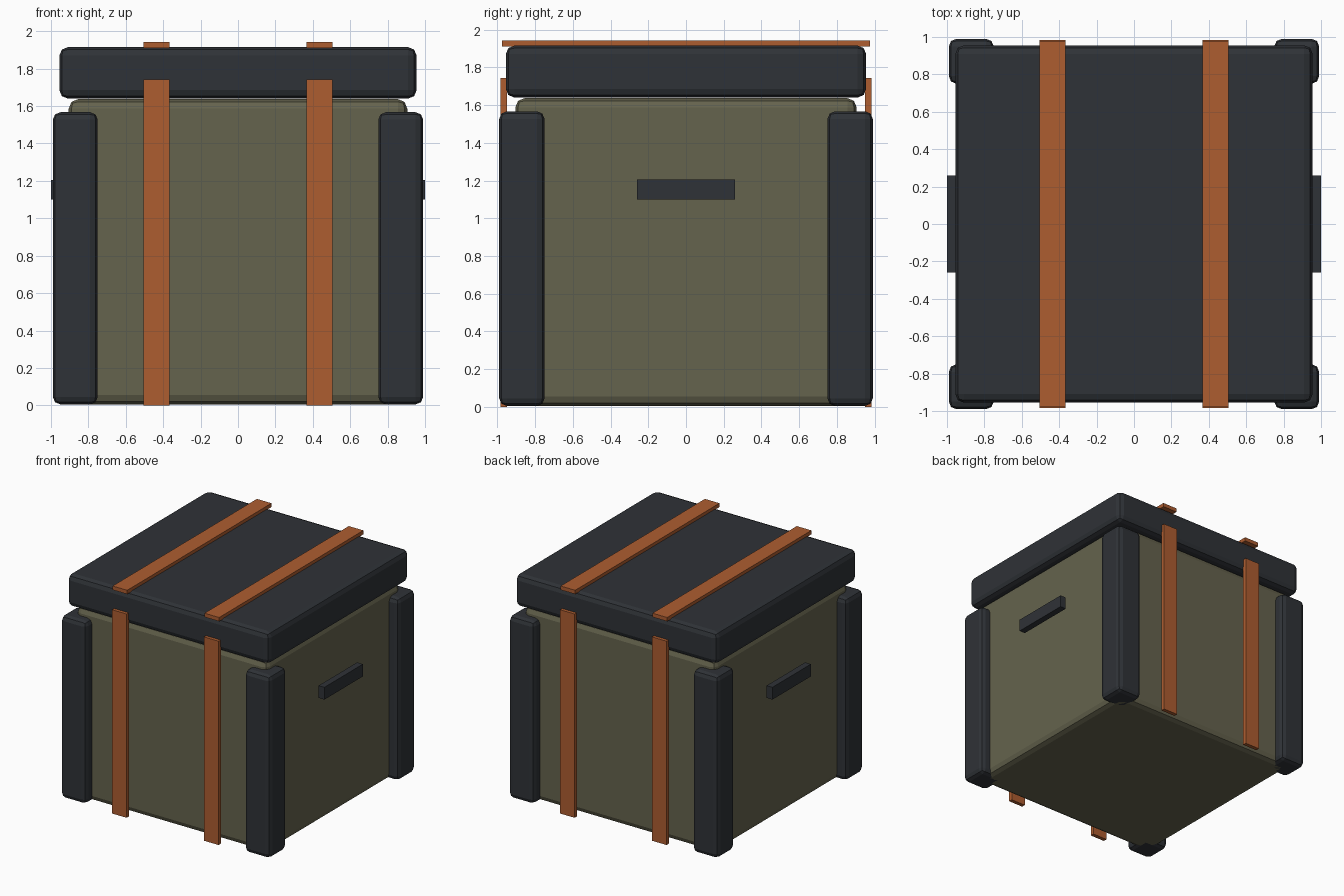
import bpy

if "Cube" in bpy.data.objects:
    bpy.data.objects.remove(bpy.data.objects["Cube"])


def material(name, rgb):
    m = bpy.data.materials.new(name)
    m.diffuse_color = (*rgb, 1)
    m.use_nodes = True
    m.node_tree.nodes["Principled BSDF"].inputs["Base Color"].default_value = m.diffuse_color
    return m


OLIVE = material("olive_panel", (0.13, 0.125, 0.075))
DARK = material("dark_trim", (0.028, 0.032, 0.038))
ORANGE = material("orange_strap", (0.42, 0.11, 0.03))


def box(name, lo, hi, mat, bevel=0.0):
    """Box between two opposite corners, with optional rounded edges."""
    centre = [(a + b) / 2 for a, b in zip(lo, hi)]
    bpy.ops.mesh.primitive_cube_add(size=1, location=centre)
    ob = bpy.context.object
    ob.name = name
    ob.scale = [abs(b - a) for a, b in zip(lo, hi)]
    bpy.ops.object.transform_apply(location=False, rotation=False, scale=True)
    ob.data.materials.append(mat)
    if bevel:
        mod = ob.modifiers.new("rounded_edges", 'BEVEL')
        mod.width = bevel
        mod.segments = 2
    return ob


# Crate body and lid
box("body", (-0.905, -0.905, 0.005), (0.905, 0.905, 1.637), OLIVE, 0.05)
box("lid", (-0.955, -0.955, 1.64), (0.955, 0.955, 1.915), DARK, 0.045)

# Corner posts
for sx in (-1, 1):
    for sy in (-1, 1):
        box("corner_post", (sx * 0.75, sy * 0.75, 0.005),
            (sx * 0.99, sy * 0.99, 1.567), DARK, 0.04)

# Straps: one over the lid, one down the front and one down the back
for x in (-0.435, 0.435):
    x0, x1 = x - 0.069, x + 0.069
    box("lid_strap", (x0, -0.975, 1.91), (x1, 0.975, 1.943), ORANGE)
    for sy in (-1, 1):
        box("upright_strap", (x0, sy * 0.95, 0), (x1, sy * 0.983, 1.743), ORANGE)

# Side handles
for sx in (-1, 1):
    box("handle", (sx * 0.945, -0.26, 1.10), (sx * 1.0, 0.26, 1.205), DARK)
